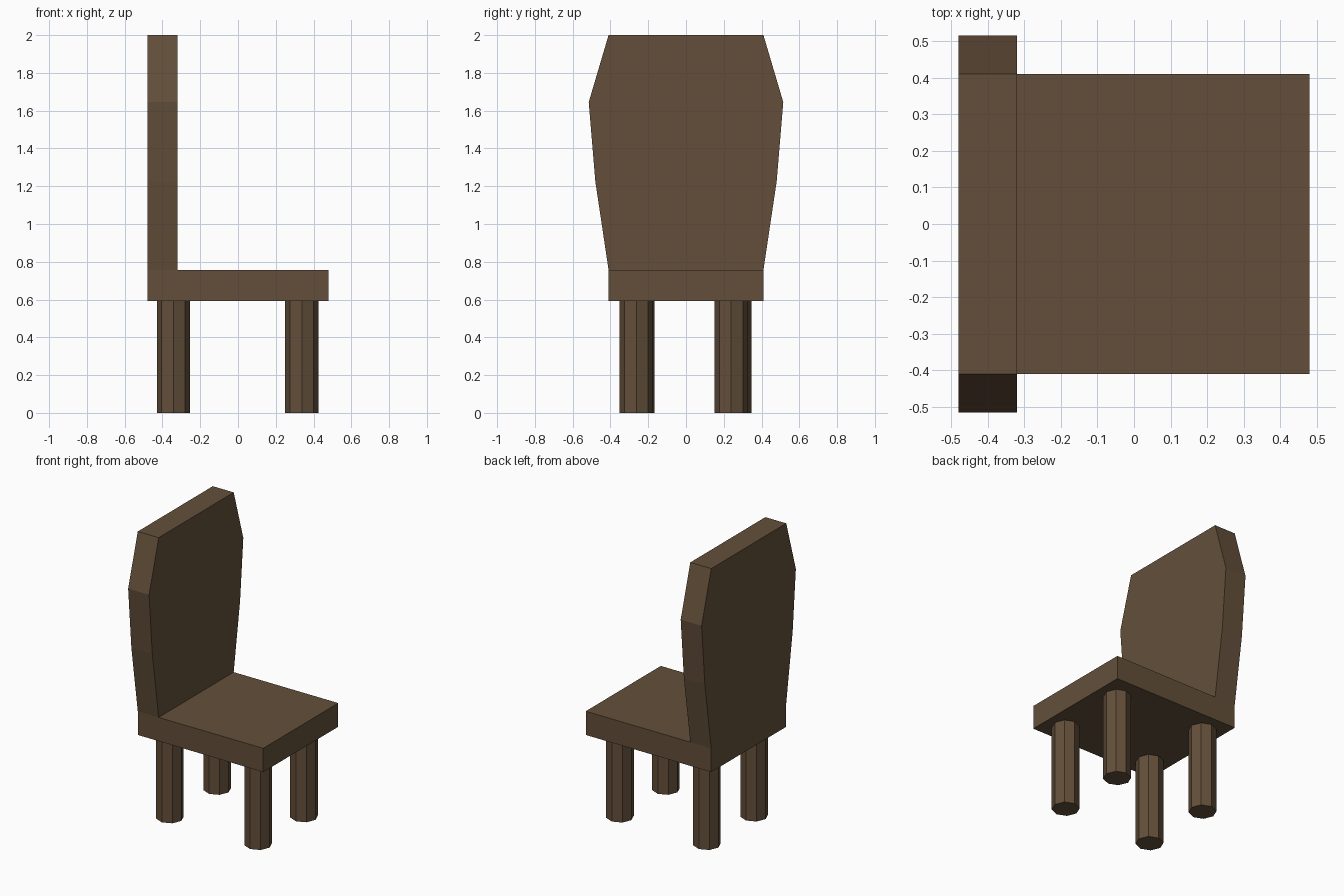
import bpy, bmesh
from math import pi, sin, cos

if "Cube" in bpy.data.objects:
    bpy.data.objects.remove(bpy.data.objects["Cube"])

wood = bpy.data.materials.new("dark_wood")
wood.diffuse_color = (0.125, 0.078, 0.042, 1)
wood.use_nodes = True
wood.node_tree.nodes["Principled BSDF"].inputs["Base Color"].default_value = wood.diffuse_color

SEAT_BOTTOM, SEAT_TOP = 0.593, 0.757


def prism(name, outline, offset):
    """Extrude a closed outline along offset into a flat-shaded solid."""
    bm = bmesh.new()
    face = bm.faces.new([bm.verts.new(p) for p in outline])
    cap = bmesh.ops.extrude_face_region(bm, geom=[face], use_keep_orig=True)
    verts = [g for g in cap["geom"] if isinstance(g, bmesh.types.BMVert)]
    bmesh.ops.translate(bm, verts=verts, vec=offset)
    bmesh.ops.recalc_face_normals(bm, faces=bm.faces)
    mesh = bpy.data.meshes.new(name)
    bm.to_mesh(mesh)
    bm.free()
    mesh.materials.append(wood)
    obj = bpy.data.objects.new(name, mesh)
    bpy.context.collection.objects.link(obj)
    return obj


# Seat slab
prism("seat",
      [(sx * 0.48, sy * 0.41, SEAT_BOTTOM)
       for sx, sy in ((-1, -1), (1, -1), (1, 1), (-1, 1))],
      (0, 0, SEAT_TOP - SEAT_BOTTOM))

# Backrest: half profile (y, z) mirrored, standing on the seat's -x edge
half = [(0.41, SEAT_TOP), (0.48, 1.225), (0.515, 1.645), (0.41, 2.0)]
profile = half + [(-y, z) for y, z in reversed(half)]
prism("backrest", [(-0.48, y, z) for y, z in profile], (0.16, 0, 0))

# Four eight-sided legs, slightly unevenly placed
legs = {
    "front_left_leg": (-0.342, -0.256),
    "front_right_leg": (0.338, -0.263),
    "rear_left_leg": (-0.342, 0.260),
    "rear_right_leg": (0.338, 0.239),
}
R = 0.088
for name, (x, y) in legs.items():
    ring = [(x + R * cos(i * pi / 4), y + R * sin(i * pi / 4), 0) for i in range(8)]
    prism(name, ring, (0, 0, SEAT_BOTTOM))
